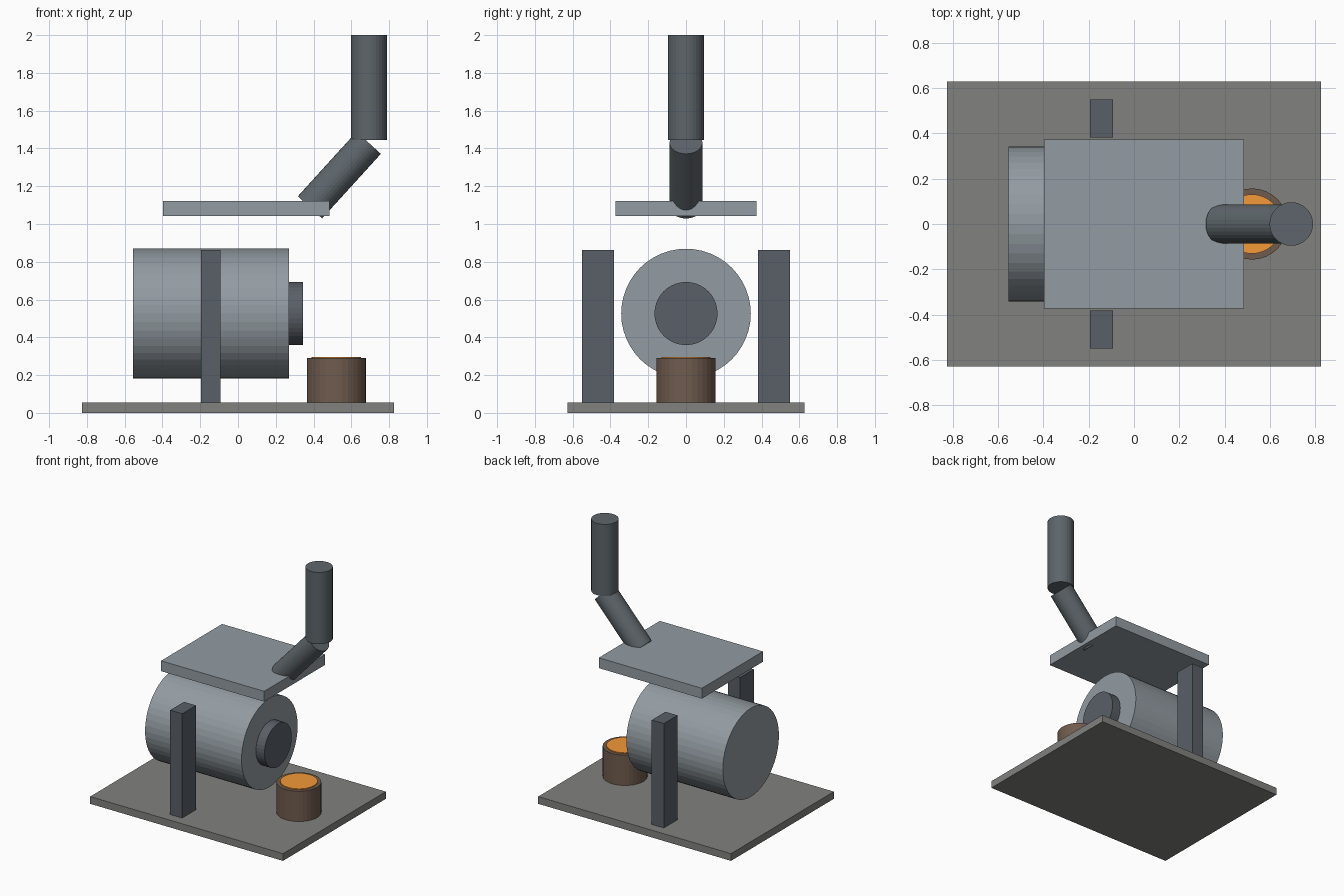
import bpy
from mathutils import Vector

if "Cube" in bpy.data.objects:
    bpy.data.objects.remove(bpy.data.objects["Cube"])


def paint(name, rgb):
    m = bpy.data.materials.new(name)
    m.diffuse_color = (*rgb, 1)
    m.use_nodes = True
    m.node_tree.nodes["Principled BSDF"].inputs["Base Color"].default_value = m.diffuse_color
    return m


STONE = paint("stone", (0.22, 0.22, 0.21))
STEEL = paint("steel", (0.29, 0.33, 0.36))
DARK = paint("dark_steel", (0.10, 0.115, 0.135))
PIPE = paint("pipe", (0.11, 0.13, 0.145))
CLAY = paint("clay", (0.16, 0.105, 0.075))
MOLTEN = paint("molten", (0.9, 0.32, 0.04))


def box(name, lo, hi, mat):
    lo, hi = Vector(lo), Vector(hi)
    bpy.ops.mesh.primitive_cube_add(size=1, location=(lo + hi) / 2)
    o = bpy.context.object
    o.name = name
    o.scale = hi - lo
    o.data.materials.append(mat)


def rod(name, a, b, r, mat, sides=32):
    a, b = Vector(a), Vector(b)
    bpy.ops.mesh.primitive_cylinder_add(vertices=sides, radius=r, depth=(b - a).length,
                                        location=(a + b) / 2)
    o = bpy.context.object
    o.name = name
    o.rotation_euler = (b - a).to_track_quat('Z', 'Y').to_euler()
    o.data.materials.append(mat)


# Base slab and support posts on both sides
box("base", (-0.825, -0.628, 0), (0.825, 0.628, 0.056), STONE)
for side, y0, y1 in (("front", -0.55, -0.382), ("back", 0.382, 0.55)):
    box(side + "_post", (-0.195, y0, 0.05), (-0.092, y1, 0.863), DARK)

# Furnace drum with its mouth
rod("drum", (-0.555, 0, 0.526), (0.27, 0, 0.526), 0.343, STEEL, 48)
rod("drum_mouth", (0.25, 0, 0.526), (0.343, 0, 0.526), 0.167, DARK, 40)

# Crucible with molten metal
rod("crucible", (0.521, 0, 0.05), (0.521, 0, 0.29), 0.157, CLAY)
rod("molten_metal", (0.521, 0, 0.27), (0.521, 0, 0.297), 0.131, MOLTEN)

# Hood and two-part exhaust duct
box("hood", (-0.397, -0.373, 1.043), (0.485, 0.373, 1.123), STEEL)
rod("slanted_duct", (0.381, 0, 1.088), (0.692, 0, 1.43), 0.087, PIPE)
rod("upright_duct", (0.694, 0, 1.445), (0.694, 0, 2.0), 0.096, PIPE)
